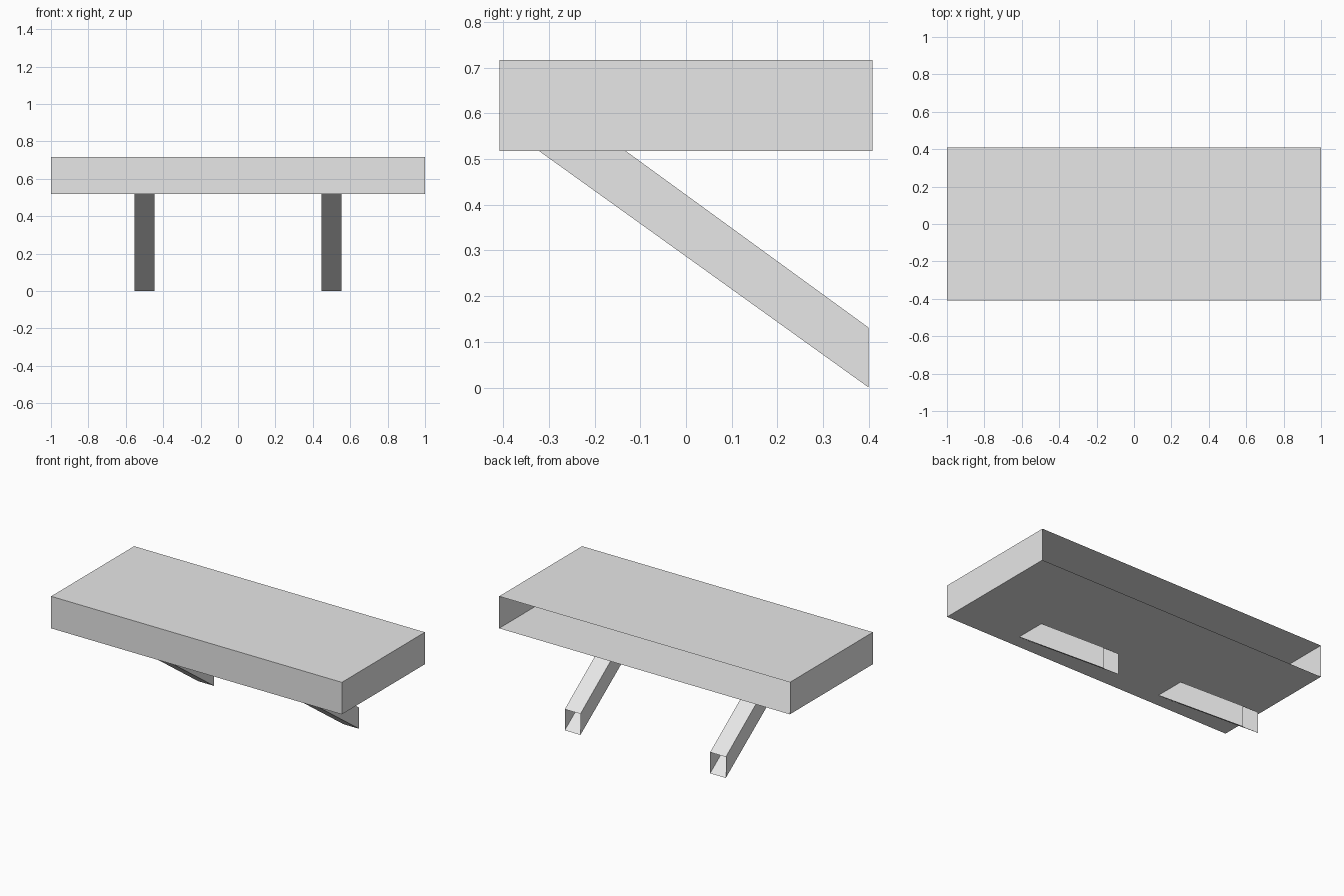
import bpy
import bmesh
from mathutils import Vector

cube = bpy.data.objects.get("Cube")
if cube:
    bpy.data.objects.remove(cube, do_unlink=True)

grey = bpy.data.materials.new("light_grey")
grey.use_nodes = True
colour = (0.8, 0.8, 0.8, 1.0)
grey.diffuse_color = colour
grey.node_tree.nodes["Principled BSDF"].inputs["Base Color"].default_value = colour


def open_shell(name, profile, x_min, x_max, is_open):
    """Extrude a (y, z) profile along x, then remove the faces chosen by is_open."""
    bm = bmesh.new()
    side = bm.faces.new([bm.verts.new((x_min, y, z)) for y, z in profile])
    ret = bmesh.ops.extrude_face_region(bm, geom=[side], use_keep_orig=True)
    moved = [v for v in ret["geom"] if isinstance(v, bmesh.types.BMVert)]
    bmesh.ops.translate(bm, verts=moved, vec=Vector((x_max - x_min, 0, 0)))
    bmesh.ops.recalc_face_normals(bm, faces=bm.faces[:])
    opening = [f for f in bm.faces if is_open(f.normal)]
    bmesh.ops.delete(bm, geom=opening, context="FACES_ONLY")
    mesh = bpy.data.meshes.new(name)
    bm.to_mesh(mesh)
    bm.free()
    mesh.materials.append(grey)
    obj = bpy.data.objects.new(name, mesh)
    bpy.context.collection.objects.link(obj)
    return obj


DEPTH = 0.408      # half depth of the shelf
BASE, TOP = 0.518, 0.717

# Shelf: thin-walled box, open at the back
open_shell("shelf_box",
           [(-DEPTH, BASE), (DEPTH, BASE), (DEPTH, TOP), (-DEPTH, TOP)],
           -1, 1, lambda n: n.y > 0.9)

# Braces: sloping hollow tubes, open where they meet the wall and the shelf
brace = [(0.4, 0), (0.4, 0.131), (-0.132, BASE), (-0.322, BASE)]
for name, x in (("left_brace", 0.5), ("right_brace", -0.5)):
    open_shell(name, brace, x - 0.054, x + 0.054,
               lambda n: n.y > 0.9 or n.z > 0.9)
